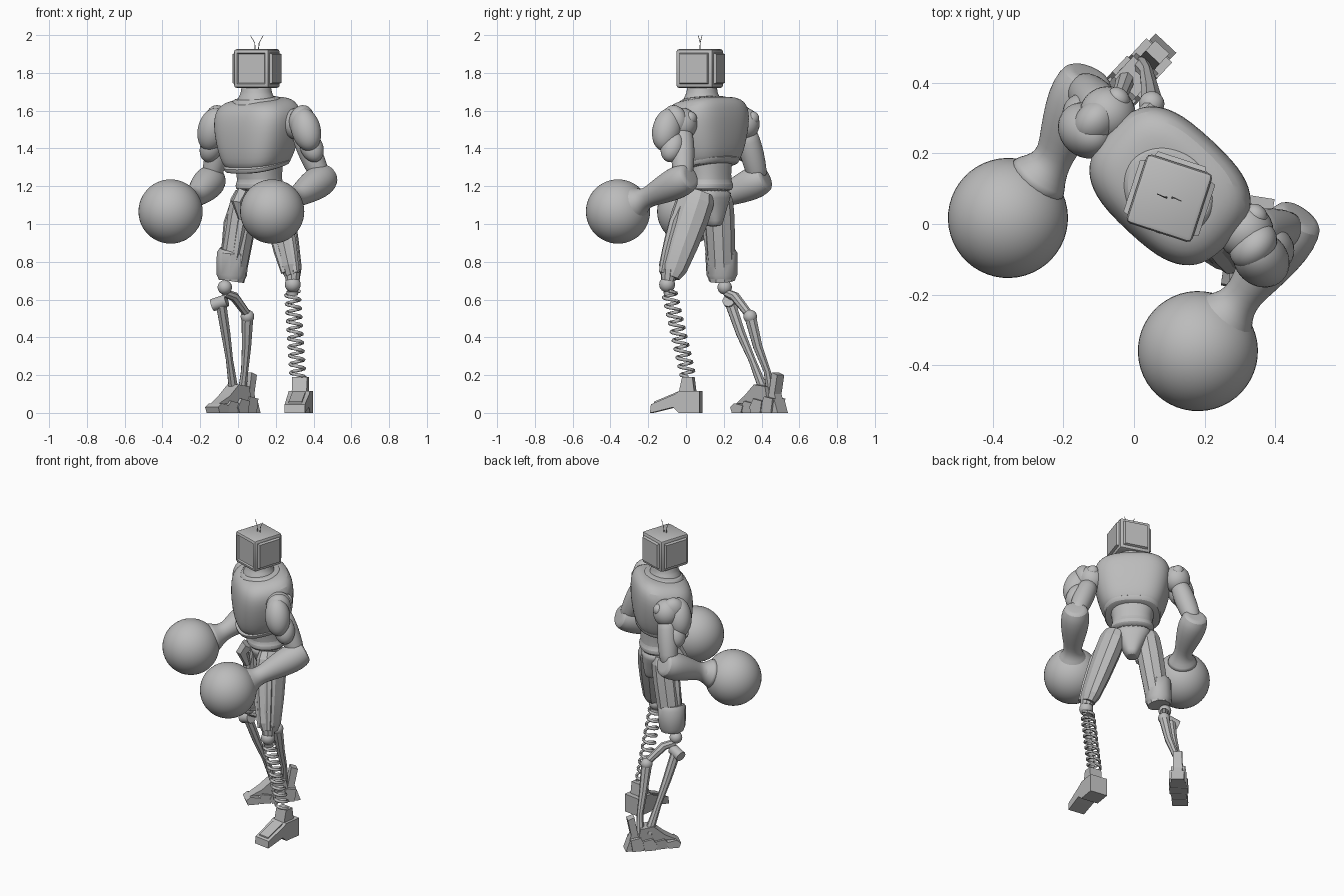
import bpy, bmesh, math
from mathutils import Vector, Matrix

if "Cube" in bpy.data.objects:
    bpy.data.objects.remove(bpy.data.objects["Cube"])

grey = bpy.data.materials.new("plain grey")
grey.use_nodes = True
GREY = (0.5, 0.5, 0.5, 1)
grey.diffuse_color = GREY
grey.node_tree.nodes["Principled BSDF"].inputs["Base Color"].default_value = GREY
TURN = math.radians(-43)


def finish(name, bm, angle=30, subsurf=0):
    bmesh.ops.recalc_face_normals(bm, faces=bm.faces)
    mesh = bpy.data.meshes.new(name)
    bm.to_mesh(mesh)
    bm.free()
    mesh.materials.append(grey)
    mesh.shade_smooth()
    mesh.set_sharp_from_angle(angle=math.radians(angle))
    ob = bpy.data.objects.new(name, mesh)
    bpy.context.collection.objects.link(ob)
    if subsurf:
        mod = ob.modifiers.new("smooth", "SUBSURF")
        mod.levels = mod.render_levels = subsurf


def bridge(bm, rings):
    rows = [[bm.verts.new(p) for p in ring] for ring in rings]
    n = len(rows[0])
    for a, b in zip(rows, rows[1:]):
        for i in range(n):
            bm.faces.new((a[i], a[(i + 1) % n], b[(i + 1) % n], b[i]))
    bm.faces.new(rows[0])
    bm.faces.new(rows[-1])


def loft(name, rings, centre, power=2.6, tilt=0, sides=28, subsurf=1):
    """Stack of rounded rectangles: (z, half width, half depth, forward shift)."""
    bm = bmesh.new()
    turn = Matrix.Translation((*centre, 0)) @ Matrix.Rotation(TURN, 4, "Z")
    out = []
    for z, a, b, shift in rings:
        ring = []
        for i in range(sides):
            t = math.tau * i / sides
            c, s = math.cos(t), math.sin(t)
            x = a * math.copysign(abs(c) ** (2 / power), c)
            y = b * math.copysign(abs(s) ** (2 / power), s) - shift
            ring.append(turn @ Vector((x, y, z + tilt * y)))
        out.append(ring)
    bridge(bm, out)
    finish(name, bm, 30, subsurf)


def limb(name, pts, sides=16, subsurf=1, wide=1.0, yaw=TURN, angle=35):
    """Tube along points (x, y, z, radius)."""
    bm = bmesh.new()
    pos = [Vector(p[:3]) for p in pts]
    side = Matrix.Rotation(yaw, 3, "Z") @ Vector((1, 0, 0))
    out = []
    for i, p in enumerate(pos):
        d = (pos[min(i + 1, len(pos) - 1)] - pos[max(i - 1, 0)]).normalized()
        u = (side - d * side.dot(d)).normalized()
        v = d.cross(u)
        ts = [math.tau * (k + .5) / sides for k in range(sides)]
        out.append([p + pts[i][3] * (u * math.cos(t) + v * math.sin(t) * wide) for t in ts])
    bridge(bm, out)
    finish(name, bm, angle, subsurf)


def ball(name, centre, size, lean=0, seg=32):
    bm = bmesh.new()
    m = (Matrix.Translation(centre) @ Matrix.Rotation(TURN, 4, "Z")
         @ Matrix.Rotation(lean, 4, "Y") @ Matrix.Diagonal((*size, 1)))
    bmesh.ops.create_uvsphere(bm, u_segments=seg, v_segments=seg // 2, radius=1, matrix=m)
    finish(name, bm)


def prism(name, profile, width, origin, yaw, toe=1.0):
    """Side profile (forward, z) given a width, narrowed towards the front by toe."""
    bm = bmesh.new()
    m = Matrix.Translation(origin) @ Matrix.Rotation(yaw, 4, "Z")
    bridge(bm, [[m @ Vector((s * width / 2 * (toe if f > .1 else 1), -f, z)) for f, z in profile]
                for s in (-1, 1)])
    finish(name, bm, 20)


# Torso: abdomen, pelvis, chest, collar and neck
MID = (.102, .108)
loft("abdomen", [(1.17, .12, .1, -.02), (1.19, .132, .115, -.02), (1.215, .132, .115, -.02),
                 (1.225, .118, .105, -.02), (1.3, .125, .115, -.01), (1.42, .16, .13, 0)], MID, power=2.3)
loft("pelvis", [(.985, .03, .045, -.05), (1.01, .045, .06, -.045), (1.08, .075, .08, -.035),
                (1.14, .11, .095, -.025), (1.19, .13, .108, -.02)], MID, power=2.5)
loft("chest", [(1.305, .13, .11, 0), (1.31, .16, .14, 0), (1.34, .18, .157, 0), (1.4, .205, .17, 0),
               (1.5, .23, .178, 0), (1.57, .236, .175, 0), (1.615, .222, .165, 0),
               (1.645, .19, .145, 0), (1.66, .15, .11, 0), (1.662, .1, .08, 0)], MID, power=2.9, tilt=.14)
loft("chest_hem", [(1.295, .14, .125, 0), (1.295, .165, .15, 0), (1.325, .178, .163, 0),
                   (1.335, .16, .145, 0)], MID, tilt=.22)
loft("collar", [(1.6, .14, .125, 0), (1.65, .145, .125, 0), (1.668, .13, .11, 0), (1.67, .09, .09, 0)],
     (.1, .095), power=2, tilt=.1)
loft("neck", [(1.6, .12, .11, 0), (1.655, .11, .1, 0), (1.685, .087, .085, 0), (1.71, .08, .08, 0),
              (1.75, .08, .08, 0)], (.097, .085), power=2)
limb("front_flap", [(.03, .06, 1.17, .04), (.0, .045, 1.12, .038), (.02, .07, 1.03, .02)], 6, 0)

# Boxy head with a sunken screen and raised side and back panels
bm = bmesh.new()
head_turn = Matrix.Translation((.1, .073, 1.823)) @ Matrix.Rotation(math.radians(-18), 4, "Z")
bmesh.ops.create_cube(bm, size=1, matrix=Matrix.Diagonal((.196, .205, .205, 1)))
bmesh.ops.bevel(bm, geom=bm.edges[:], offset=.014, segments=2, profile=.5, affect="EDGES")
bm.normal_update()
for face in [f for f in bm.faces if f.calc_area() > .02 and abs(f.normal.z) < .1]:
    n = face.normal
    rim, depth = (.008, -.008) if n.y < -.9 else (.01, .014)
    bmesh.ops.inset_region(bm, faces=[face], thickness=rim, depth=0)
    bmesh.ops.inset_region(bm, faces=[face], thickness=.008, depth=depth)
bm.transform(head_turn)
finish("head", bm, 25)
for s in (-1, 1):
    limb("antenna", [(.1 + .008 * s, .075, 1.92, .003), (.1 + .012 * s, .075, 1.96, .002),
                     (.1 + .034 * s, .075 - .01 * s, 1.998, .0015)], 6, 0)

# Arms: shoulder, elbow, wrist, ball hand and pad centres for each side
arms = {"left": ((.315, -.02, 1.53), (.445, -.015, 1.235), (.3, -.215, 1.135),
                 (.181, -.36, 1.066), (.36, -.1, 1.5)),
        "right": ((-.075, .31, 1.53), (-.145, .385, 1.23), (-.23, .18, 1.135),
                  (-.357, .017, 1.066), (-.135, .265, 1.5))}
for side, points in arms.items():
    s = 1 if side == "left" else -1
    S, E, W, H, P = (Vector(p) for p in points)
    ball(side + "_shoulder", S, (.08, .08, .085))
    ball(side + "_shoulder_cap", S + Vector((.03, .045, .03)), (.035, .03, .035))
    limb(side + "_upper_arm", [(*S.lerp(E, t), r) for t, r in
                               ((.1, .055), (.3, .062), (.55, .065), (.8, .058), (1, .05))])
    back = E - (W - E) * .2
    limb(side + "_forearm", [(*back.lerp(W, t), r) for t, r in
                             ((0, .05), (.01, .072), (.2, .088), (.45, .084), (.75, .066), (.92, .054))]
         + [(*W.lerp(H, t), r) for t, r in ((.08, .058), (.25, .08), (.4, .105))], 20)
    ball(side + "_ball_hand", H, (.17, .17, .17), seg=48)
    # Layered shoulder plates
    ball(side + "_shoulder_pad", P, (.08, .075, .118), lean=-.35 * s)
    ball(side + "_inner_pad", P.lerp(S, .5) + Vector((0, 0, .03)), (.06, .075, .085), lean=.2 * s)
    ball(side + "_arm_guard", P.lerp(E, .35), (.06, .062, .085), lean=-.5 * s)

# Thighs: hip, knee end, section radii, depth ratio and heading
for side, hip, knee, radii, wide, yaw in (
        ("left", Vector((.2, .065, 1.17)), Vector((.29, -.085, .72)),
         (.06, .074, .075, .068, .056, .04), 1.38, math.radians(-12)),
        ("right", Vector((.045, .17, 1.17)), Vector((-.035, .19, .7)),
         (.06, .078, .082, .078, .074, .07), 1, TURN)):
    limb(side + "_thigh", [(*hip.lerp(knee, t), r) for t, r in
                           zip((0, .1, .3, .6, .9, 1), radii)], 10, 0, wide, yaw, 15)
    for k in (-1, 1):
        off = Matrix.Rotation(yaw, 3, "Z") @ Vector((.045 * k, -.045 * wide, 0))
        limb(side + "_thigh_ridge", [(*(hip.lerp(knee, t) + off * f), .026 * f) for t, f in
                                     ((.05, .8), (.35, 1.05), (.7, .9), (.95, .7))], 6, 0)
limb("right_knee_cuff", [(-.025, .185, .86, .075), (-.028, .187, .845, .086), (-.033, .19, .73, .082),
                         (-.035, .19, .7, .068)], 10, 0)
ball("left_knee", (.29, -.1, .68), (.042, .042, .042))
limb("left_knee_collar", [(.288, -.09, .76, .045), (.289, -.095, .7, .038)], 10, 0)
ball("right_knee", (-.07, .205, .665), (.038, .038, .038))

# Spring shin
top, low = Vector((.288, -.09, .645)), Vector((.317, .012, .19))
turns, steps = 10, 14
coil = []
for i in range(turns * steps + 1):
    t = math.tau * i / steps
    p = top.lerp(low, i / (turns * steps)) + Vector((math.cos(t), math.sin(t), 0)) * .037
    coil.append((*p, .009))
limb("spring", coil, 6, 0, angle=60)
limb("spring_top", [(*top, .03), (*(top + Vector((0, .004, -.02))), .03)], 12, 0)

# Left foot
yaw = math.radians(-9)
ankle = (.332, .02, 0)
prism("left_foot", [(-.06, 0), (-.06, .115), (.05, .115), (.07, .1), (.2, .045), (.205, 0),
                    (.18, .005), (.08, .03), (.05, 0)], .115, ankle, yaw, .95)
prism("left_ankle", [(-.03, .11), (-.02, .19), (.035, .19), (.055, .1)], .08, ankle, yaw)
prism("left_foot_plate", [(.06, .112), (.185, .06), (.185, .05), (.06, .1)], .07, ankle, yaw)

# Linked right shin
limb("shin_roller", [(-.135, .245, .57, .033), (-.06, .225, .595, .033)], 14, 0)
limb("shin_link", [(-.07, .215, .635, .022), (-.02, .26, .615, .026), (.05, .335, .52, .022)], 8, 0)
ball("shin_pivot", (.05, .34, .51), (.036, .036, .036))
limb("front_strut", [(-.09, .235, .58, .03), (-.065, .29, .42, .026), (-.045, .35, .28, .02),
                     (-.02, .42, .1, .028)], 8, 0)
limb("rear_strut", [(.05, .34, .51, .033), (.045, .38, .35, .026), (.035, .43, .22, .02),
                    (.02, .45, .1, .025)], 8, 0)

# Right foot: segmented sole, instep, heel spur and claw
base = (-.005, .41, 0)
for i in range(4):
    f = -.1 + i * .073
    h = .075 - .012 * i
    prism("sole_plate", [(f, .0), (f - .012, h), (f + .05, h + .012), (f + .078, .03), (f + .066, 0)],
          .1 + .012 * (i % 2), base, TURN, .85)
prism("instep", [(-.07, .05), (-.05, .14), (.03, .15), (.1, .09), (.17, .05)], .085, base, TURN, .7)
prism("heel_spur", [(-.125, .04), (-.105, .1), (-.125, .2), (-.085, .215), (-.06, .08)], .055, base, TURN)
prism("heel_claw", [(-.14, 0), (-.115, .07), (-.07, .06), (-.1, 0)], .08, base, TURN)
